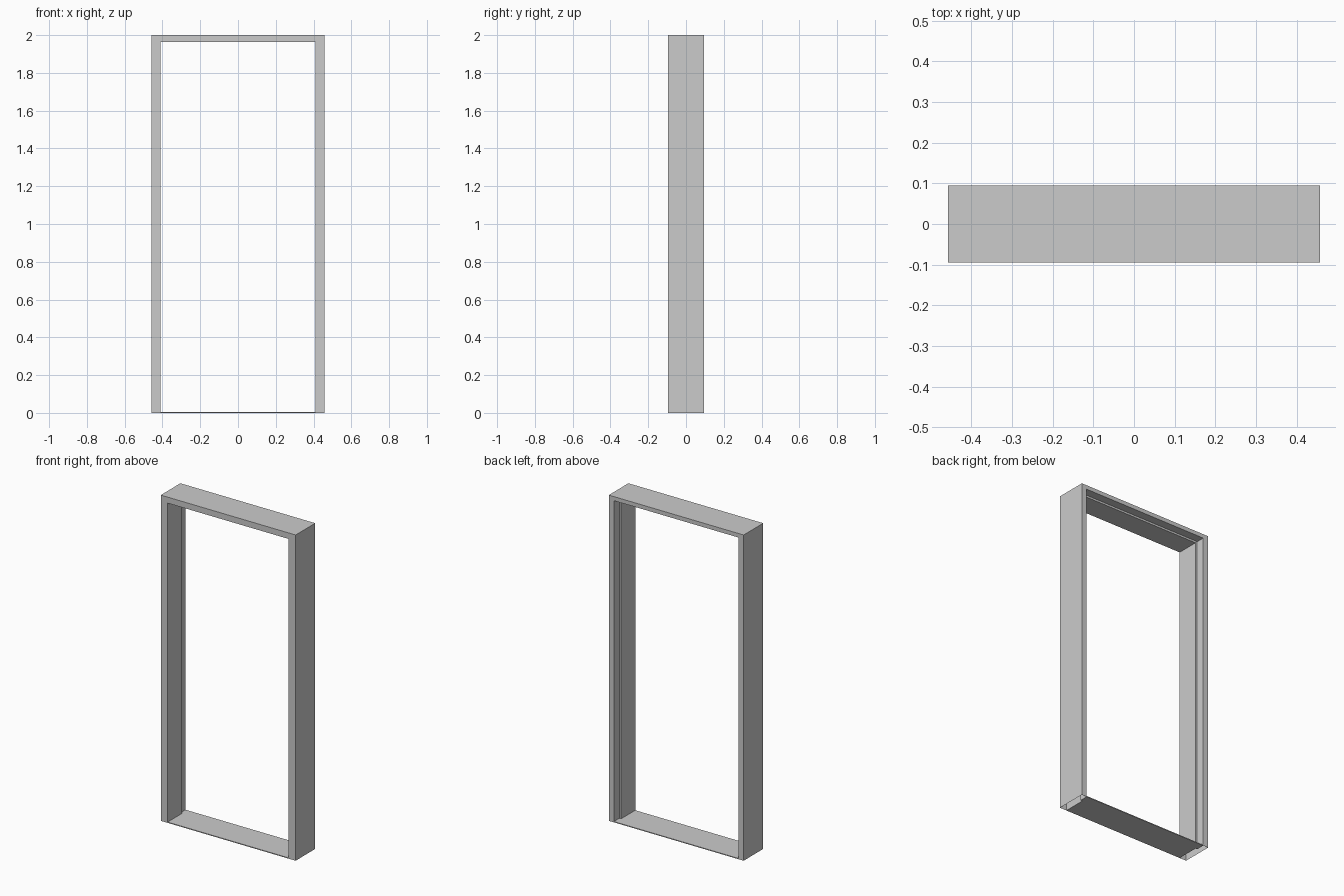
import bpy, bmesh

if "Cube" in bpy.data.objects:
    bpy.data.objects.remove(bpy.data.objects["Cube"])

W, D, H = 0.458, 0.095, 2.0       # half width, half depth, height
REBATE_Y = 0.043                  # where the door stop ends
STEP = 0.012                      # rebate step
JAMB, HEAD = 0.047, 0.037         # face widths


def finish(name, bm):
    bmesh.ops.recalc_face_normals(bm, faces=bm.faces[:])
    me = bpy.data.meshes.new(name)
    bm.to_mesh(me)
    bm.free()
    ob = bpy.data.objects.new(name, me)
    bpy.context.collection.objects.link(ob)
    return ob


# hollow folded-sheet section: (inset level, y); 0 outer, 1 door stop, 2 rebate
section = [(0, -D), (1, -D), (1, REBATE_Y), (2, REBATE_Y), (2, D), (0, D)]
side_inset = [0, JAMB, JAMB - STEP]
head_inset = [0, HEAD, HEAD - STEP]

# mitred sweep up one jamb, across the head and down the other jamb
bm = bmesh.new()
rings = []
for sx, top in ((-1, 0), (-1, 1), (1, 1), (1, 0)):
    rings.append([bm.verts.new((sx * (W - side_inset[k]), y,
                                H - head_inset[k] if top else 0))
                  for k, y in section])
n = len(section)
for a, b in zip(rings, rings[1:]):
    for i in range(n):
        j = (i + 1) % n
        bm.faces.new((a[i], a[j], b[j], b[i]))
bmesh.ops.recalc_face_normals(bm, faces=bm.faces[:])
# make sure the sheet faces outward
bm.faces.ensure_lookup_table()
front = min(bm.faces, key=lambda f: f.calc_center_median().y)
flip = front.normal.y > 0
frame = finish("door_frame", bm)
if flip:
    frame.data.flip_normals()

# thin threshold plate fitted between the jambs, following the rebate
bm = bmesh.new()
xf, xb = W - JAMB, W - JAMB + STEP
outline = [(-xf, -D), (xf, -D), (xf, REBATE_Y), (xb, REBATE_Y),
           (xb, D), (-xb, D), (-xb, REBATE_Y), (-xf, REBATE_Y)]
base = bm.faces.new([bm.verts.new((x, y, 0)) for x, y in outline])
ext = bmesh.ops.extrude_face_region(bm, geom=[base], use_keep_orig=True)
bmesh.ops.translate(bm, vec=(0, 0, 0.005),
                    verts=[v for v in ext["geom"] if isinstance(v, bmesh.types.BMVert)])
finish("threshold", bm)
